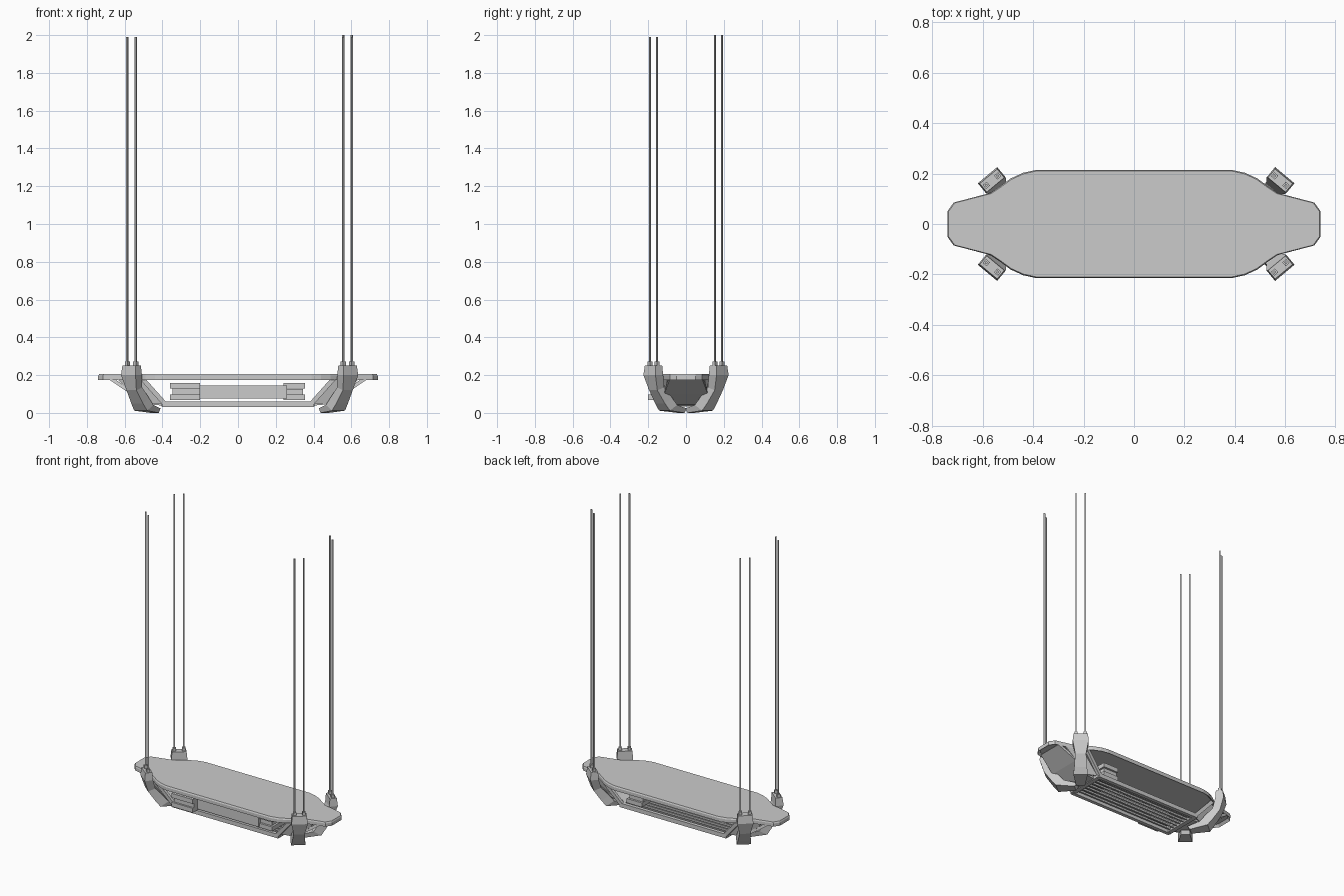
import bpy, bmesh, math
from mathutils import Vector

if "Cube" in bpy.data.objects:
    bpy.data.objects.remove(bpy.data.objects["Cube"])

grey = bpy.data.materials.new("plain_grey")
grey.diffuse_color = (0.6, 0.6, 0.6, 1)
grey.use_nodes = True
grey.node_tree.nodes["Principled BSDF"].inputs["Base Color"].default_value = grey.diffuse_color


def finish(bm, name):
    bmesh.ops.recalc_face_normals(bm, faces=bm.faces[:])
    me = bpy.data.meshes.new(name)
    bm.to_mesh(me)
    bm.free()
    me.materials.append(grey)
    ob = bpy.data.objects.new(name, me)
    bpy.context.collection.objects.link(ob)
    return ob


def loft(name, rings):
    """Closed solid through a list of rings with equal point counts."""
    bm = bmesh.new()
    vs = [[bm.verts.new(p) for p in r] for r in rings]
    n = len(vs[0])
    for a, b in zip(vs, vs[1:]):
        for i in range(n):
            j = (i + 1) % n
            bm.faces.new((a[i], a[j], b[j], b[i]))
    bm.faces.new(vs[0][::-1])
    bm.faces.new(vs[-1])
    return finish(bm, name)


def box(name, x0, x1, y0, y1, z0, z1):
    return loft(name, [[(x0, y0, z), (x1, y0, z), (x1, y1, z), (x0, y1, z)] for z in (z0, z1)])


def beam(name, a, b, wide, thick):
    """Rectangular bar from a to b, wide across the horizontal."""
    a, b = Vector(a), Vector(b)
    d = (b - a).normalized()
    side = d.cross(Vector((0, 1, 0))).normalized() * wide / 2
    up = d.cross(side).normalized() * thick / 2
    return loft(name, [[p - side - up, p + side - up, p + side + up, p - side + up] for p in (a, b)])


# deck: outlined board with a rim and a recessed underside
q = [(.74, .05), (.715, .085), (.57, .123), (.53, .15), (.49, .18), (.44, .203), (.39, .214)]
outline = q + [(-x, y) for x, y in q[::-1]]
outline += [(-x, -y) for x, y in q] + [(x, -y) for x, y in q[::-1]]
bm = bmesh.new()
low = [bm.verts.new((x, y, .175)) for x, y in outline]
mid = [bm.verts.new((x, y, .196)) for x, y in outline]
top = [bm.verts.new((x * .994, y * .98, .205)) for x, y in outline]
n = len(outline)
for a, b in ((low, mid), (mid, top)):
    for i in range(n):
        j = (i + 1) % n
        bm.faces.new((a[i], a[j], b[j], b[i]))
bm.faces.new(top)
under = bm.faces.new(low[::-1])
bmesh.ops.recalc_face_normals(bm, faces=bm.faces[:])
bmesh.ops.inset_region(bm, faces=[under], thickness=.016)
for v in under.verts:
    v.co.z = .19
finish(bm, "deck")

# lower frame: side rails, end bars and floor slats
for s, side in ((-1, "front"), (1, "back")):
    box(side + "_rail", -.40, .40, s * .13 - .012, s * .13 + .012, .032, .06)
for s, side in ((-1, "left"), (1, "right")):
    box(side + "_end_bar", s * .39 - .015, s * .39 + .015, -.13, .13, .035, .058)
for i in range(7):
    y = -.096 + i * .032
    box("floor_slat", -.39, .39, y - .006, y + .006, .042, .054)

for sx, end in ((-1, "left"), (1, "right")):
    # sloping end plate from the board tip to the floor frame
    prof = [(.69, .182, .085), (.57, .1, .115), (.47, .045, .09), (.39, .038, .09)]
    loft(end + "_end_plate", [[(sx * x, -w, z), (sx * x, w, z),
                               (sx * (x - .012), w, z + .014), (sx * (x - .012), -w, z + .014)]
                              for x, z, w in prof])
    for sy, side in ((-1, "front"), (1, "back")):
        # diagonal struts and side gusset
        beam(f"{side}_{end}_strut", (sx * .51, sy * .15, .185), (sx * .385, sy * .13, .045), .024, .02)
        g = [(.64, .098, .182), (.52, .128, .182), (.40, .118, .05), (.47, .09, .048), (.57, .115, .103)]
        loft(f"{side}_{end}_gusset", [[(sx * x, sy * (y + o), z) for x, y, z in g] for o in (0, -.008)])

        # hooked corner arm: outer and inner edge of each section, with half width
        c = Vector((-.563 if sx < 0 else .58, sy * .172, 0))
        inward = Vector((-sx * .64, -sy * .77, 0))
        across = Vector((-sx * .77, sy * .64, 0))
        sections = [(-.022, .252, .022, .252, .045), (-.028, .20, .025, .20, .05),
                    (-.002, .12, .045, .135, .034), (.045, .05, .095, .08, .04),
                    (.075, .012, .125, .042, .045), (.19, .0, .205, .024, .028)]
        rings = []
        for d0, z0, d1, z1, w in sections:
            o = c + inward * d0 + Vector((0, 0, z0))
            i = c + inward * d1 + Vector((0, 0, z1))
            rings.append([o - across * w, o + across * w, i + across * w, i - across * w])
        loft(f"{side}_{end}_arm", rings)

        # pair of cables with small clamps
        height = 2.0 if (sx, sy) == (1, 1) else 1.99
        for k in (-1, 1):
            p = c + across * k * .029
            for name, r, z0, z1 in (("cable", .0045, .24, height), ("clamp", .01, .245, .272)):
                u, v = inward * r, across * r
                loft(f"{side}_{end}_{name}", [[p + e + Vector((0, 0, z)) for e in (-u - v, u - v, u + v, v - u)]
                                              for z in (z0, z1)])

# equipment slung beneath the deck: long body with ribbed end blocks
box("equipment_body", -.21, .26, -.15, -.08, .075, .145)
for i in range(3):
    z = .068 + i * .03
    o = .012 * (i % 2)
    box("left_equipment_block", -.36 + o, -.2, -.2 + o, -.08, z, z + .03)
    box("right_equipment_block", .24, .355 - o, -.14 + o, .13 - o, z, z + .029)
